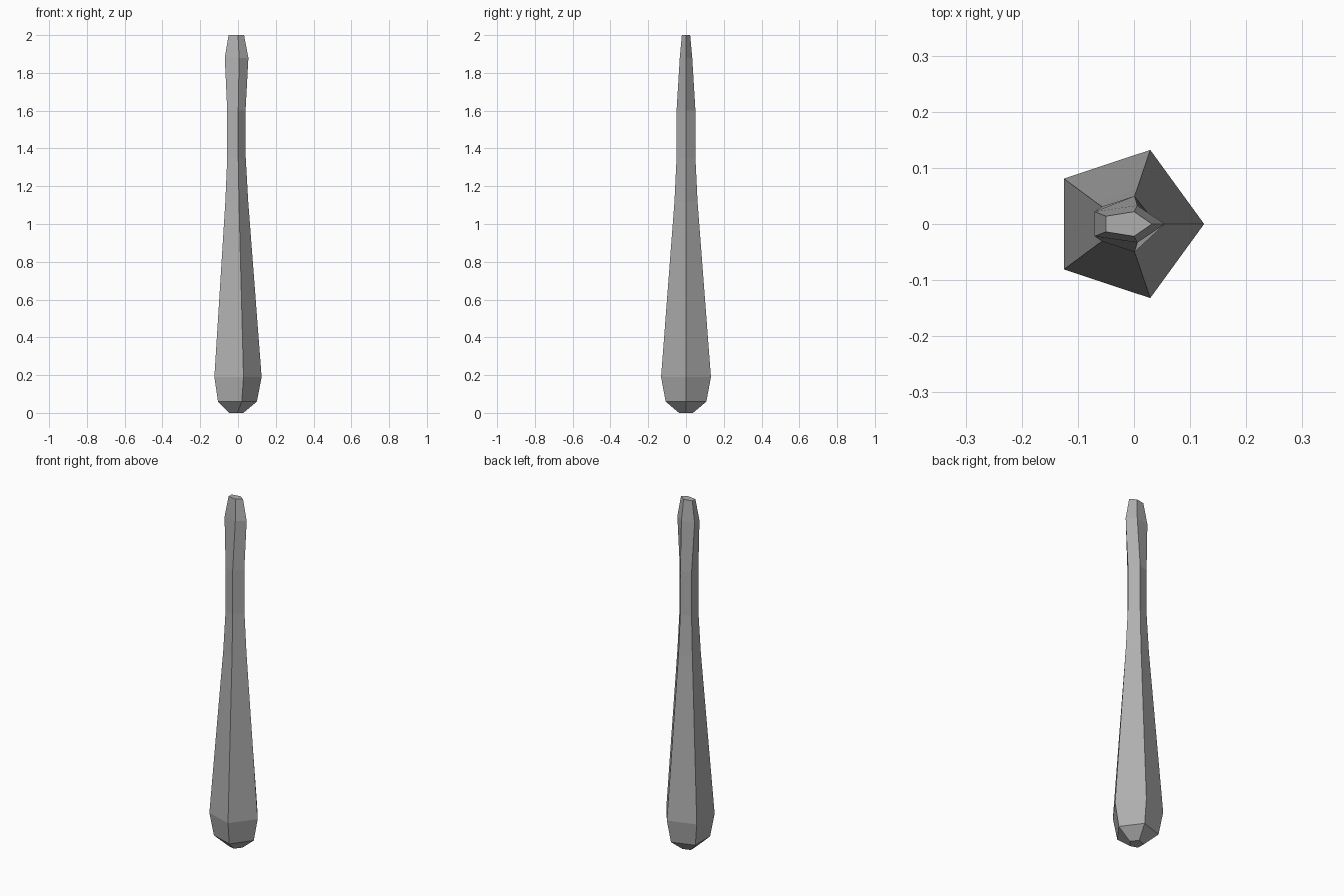
import bpy, bmesh

if "Cube" in bpy.data.objects:
    bpy.data.objects.remove(bpy.data.objects["Cube"])

# Cross-sections: z, right tip x, side x, side half-width, left x, left half-width
SECTIONS = [
    (0.00, 0.028, -0.003, 0.037, -0.046, 0.023),
    (0.06, 0.100, 0.020, 0.108, -0.106, 0.067),
    (0.19, 0.125, 0.029, 0.132, -0.125, 0.081),
    (1.12, 0.054, 0.005, 0.061, -0.067, 0.038),
    (1.35, 0.041, 0.001, 0.050, -0.057, 0.031),
    (1.60, 0.040, 0.001, 0.050, -0.057, 0.031),
    (1.88, 0.055, 0.006, 0.033, -0.070, 0.022),
    (2.00, 0.032, 0.000, 0.022, -0.050, 0.014),
]

bm = bmesh.new()

# Five-sided rings mirrored about y = 0
rings = []
for z, tip, side_x, side_y, left_x, left_y in SECTIONS:
    outline = [(tip, 0), (side_x, side_y), (left_x, left_y),
               (left_x, -left_y), (side_x, -side_y)]
    rings.append([bm.verts.new((x, y, z)) for x, y in outline])

# Side walls between neighbouring rings
for low, high in zip(rings, rings[1:]):
    for i in range(5):
        j = (i + 1) % 5
        bm.faces.new((low[i], low[j], high[j], high[i]))

# End caps
bm.faces.new(rings[0][::-1])
bm.faces.new(rings[-1])
bmesh.ops.recalc_face_normals(bm, faces=bm.faces[:])

mesh = bpy.data.meshes.new("club")
bm.to_mesh(mesh)
bm.free()
club = bpy.data.objects.new("club", mesh)
bpy.context.collection.objects.link(club)

# Dark grey surface
grey = bpy.data.materials.new("dark_grey")
grey.diffuse_color = (0.43, 0.43, 0.43, 1)
grey.use_nodes = True
grey.node_tree.nodes["Principled BSDF"].inputs["Base Color"].default_value = grey.diffuse_color
mesh.materials.append(grey)
